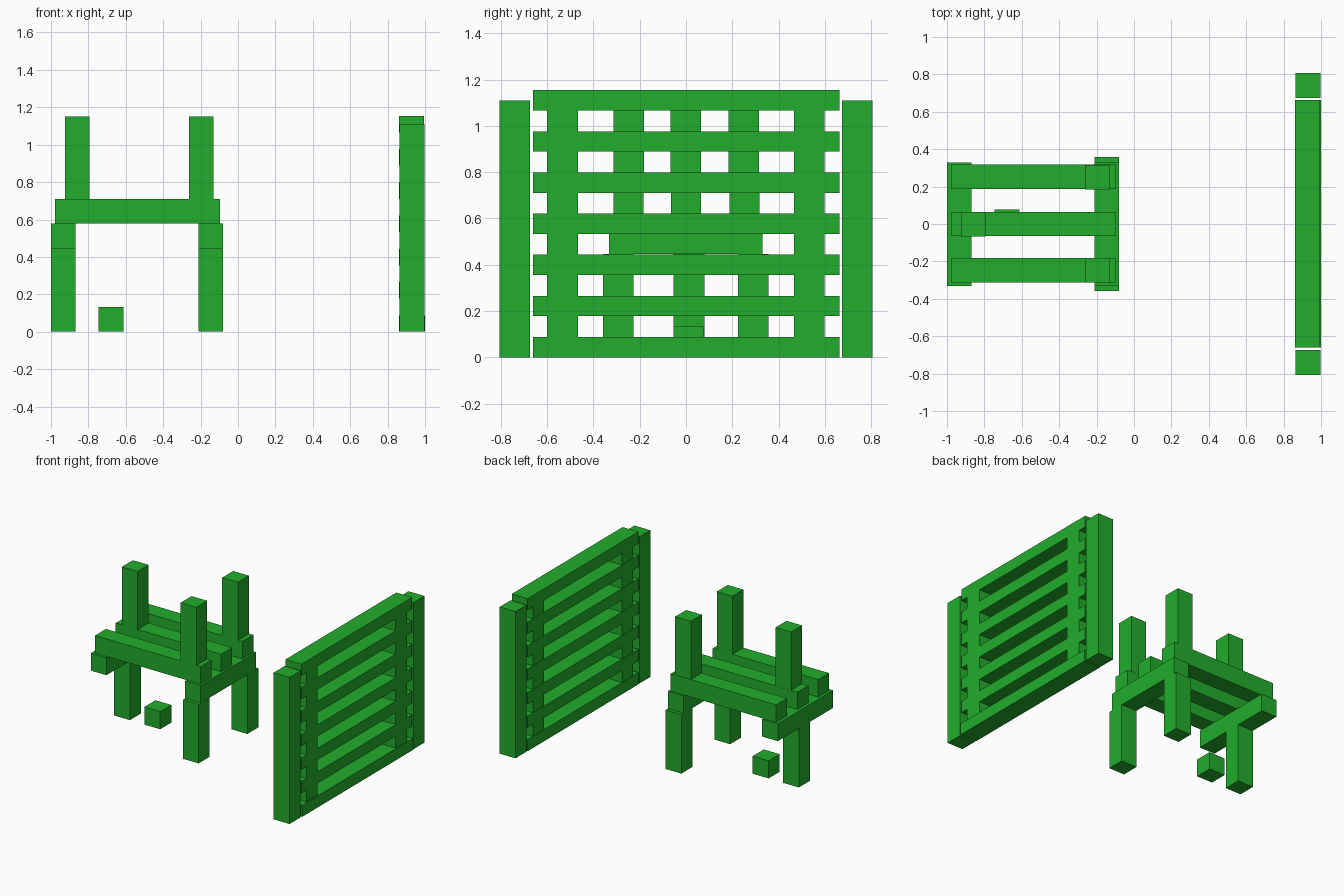
import bpy
import bmesh
from mathutils import Matrix, Vector

if "Cube" in bpy.data.objects:
    bpy.data.objects.remove(bpy.data.objects["Cube"])

green = bpy.data.materials.new("plain green")
green.diffuse_color = (0.016, 0.42, 0.025, 1)
green.use_nodes = True
green.node_tree.nodes["Principled BSDF"].inputs["Base Color"].default_value = green.diffuse_color


def beam(name, x, y, z):
    """Square-edged timber spanning the given (min, max) ranges."""
    lo, hi = Vector((x[0], y[0], z[0])), Vector((x[1], y[1], z[1]))
    size = hi - lo
    bm = bmesh.new()
    bmesh.ops.create_cube(bm, size=1, matrix=Matrix.Diagonal((*size, 1)))
    mesh = bpy.data.meshes.new(name)
    bm.to_mesh(mesh)
    bm.free()
    mesh.materials.append(green)
    ob = bpy.data.objects.new(name, mesh)
    ob.location = (lo + hi) / 2
    bpy.context.collection.objects.link(ob)


# Fence: seven horizontal boards
PITCH, BOARD = 0.1777, 0.088
for i in range(7):
    z0 = i * PITCH
    x1 = 1.0 if i == 0 else 0.994
    beam("fence_board", (0.861, x1), (-0.661, 0.663), (z0, z0 + BOARD))

# Fence: spacer blocks between boards
for i in range(6):
    z0 = i * PITCH + BOARD
    for y0 in (-0.6, 0.466):
        beam("fence_spacer", (0.863, 0.994), (y0, y0 + 0.133), (z0, z0 + PITCH - BOARD))

# Fence: free-standing end posts
for y0 in (-0.806, 0.674):
    beam("fence_end_post", (0.863, 0.996), (y0, y0 + 0.132), (0, 1.11))

# Frame: legs, two under the inner beam and one under the outer beam
for x0, y0 in ((-0.211, -0.358), (-0.211, 0.225), (-1.0, -0.053)):
    beam("leg", (x0, x0 + 0.132), (y0, y0 + 0.132), (0, 0.446))

# Frame: cross beams
for x0 in (-1.0, -0.211):
    beam("cross_beam", (x0, x0 + 0.131), (-0.332, 0.33), (0.446, 0.578))

# Frame: deck slats
for y0 in (-0.313, -0.065, 0.188):
    beam("deck_slat", (-0.978, -0.095), (y0, y0 + 0.13), (0.578, 0.71))

# Frame: upright posts standing on the slats
for x0, y0 in ((-0.261, -0.313), (-0.261, 0.184), (-0.925, -0.067)):
    beam("upper_post", (x0, x0 + 0.131), (y0, y0 + 0.131), (0.71, 1.15))

# Loose block on the ground
beam("ground_block", (-0.746, -0.613), (-0.055, 0.078), (0, 0.133))
